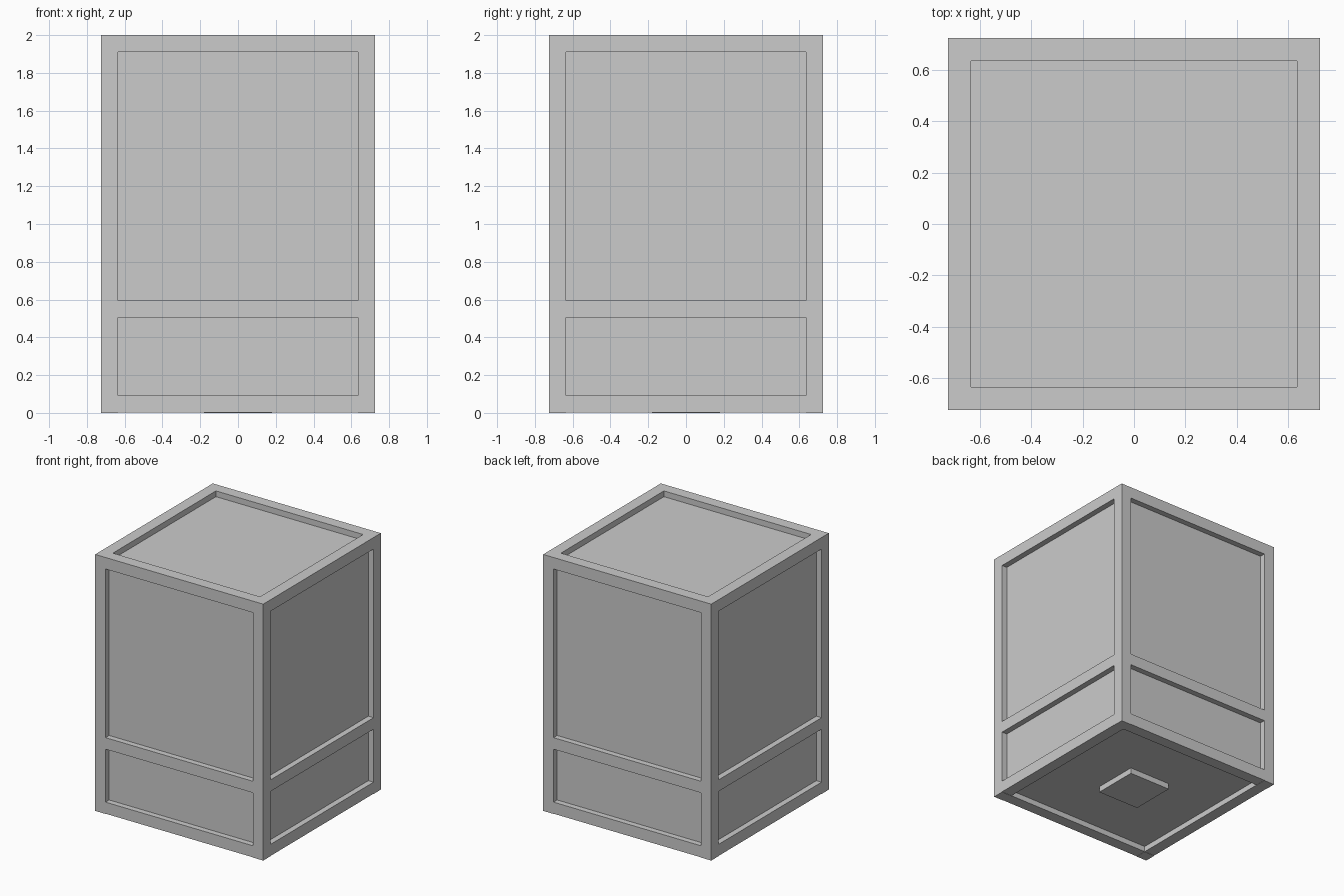
import bpy
import bmesh
from mathutils import Matrix, Vector

if "Cube" in bpy.data.objects:
    bpy.data.objects.remove(bpy.data.objects["Cube"])

HALF = 0.725      # outer half width
BAR = 0.09        # frame bar thickness
DEPTH = 0.045     # panel recess
HEIGHT = 2.0


def box(name, size, centre):
    bm = bmesh.new()
    bmesh.ops.create_cube(bm, size=1.0)
    bm.transform(Matrix.Diagonal(Vector((*size, 1.0))))
    mesh = bpy.data.meshes.new(name)
    bm.to_mesh(mesh)
    bm.free()
    obj = bpy.data.objects.new(name, mesh)
    obj.location = centre
    bpy.context.collection.objects.link(obj)
    return obj


# Panelled body, recessed behind the frame
core = 2 * (HALF - DEPTH)
box("panel_body", (core, core, HEIGHT - 2 * DEPTH), (0, 0, HEIGHT / 2))

# Corner posts
edge = HALF - BAR / 2
for sx in (-1, 1):
    for sy in (-1, 1):
        box("corner_post", (BAR, BAR, HEIGHT), (sx * edge, sy * edge, HEIGHT / 2))

# Bottom, middle and top rails between the posts
span = 2 * (HALF - BAR)
for level, z in (("bottom", 0.047), ("middle", 0.55), ("top", HEIGHT - BAR / 2)):
    for s in (-1, 1):
        box(level + "_rail_x", (span, BAR, BAR), (0, s * edge, z))
        box(level + "_rail_y", (BAR, span, BAR), (s * edge, 0, z))

# Small square block under the base
box("base_block", (0.36, 0.36, BAR), (0, 0, BAR / 2))
